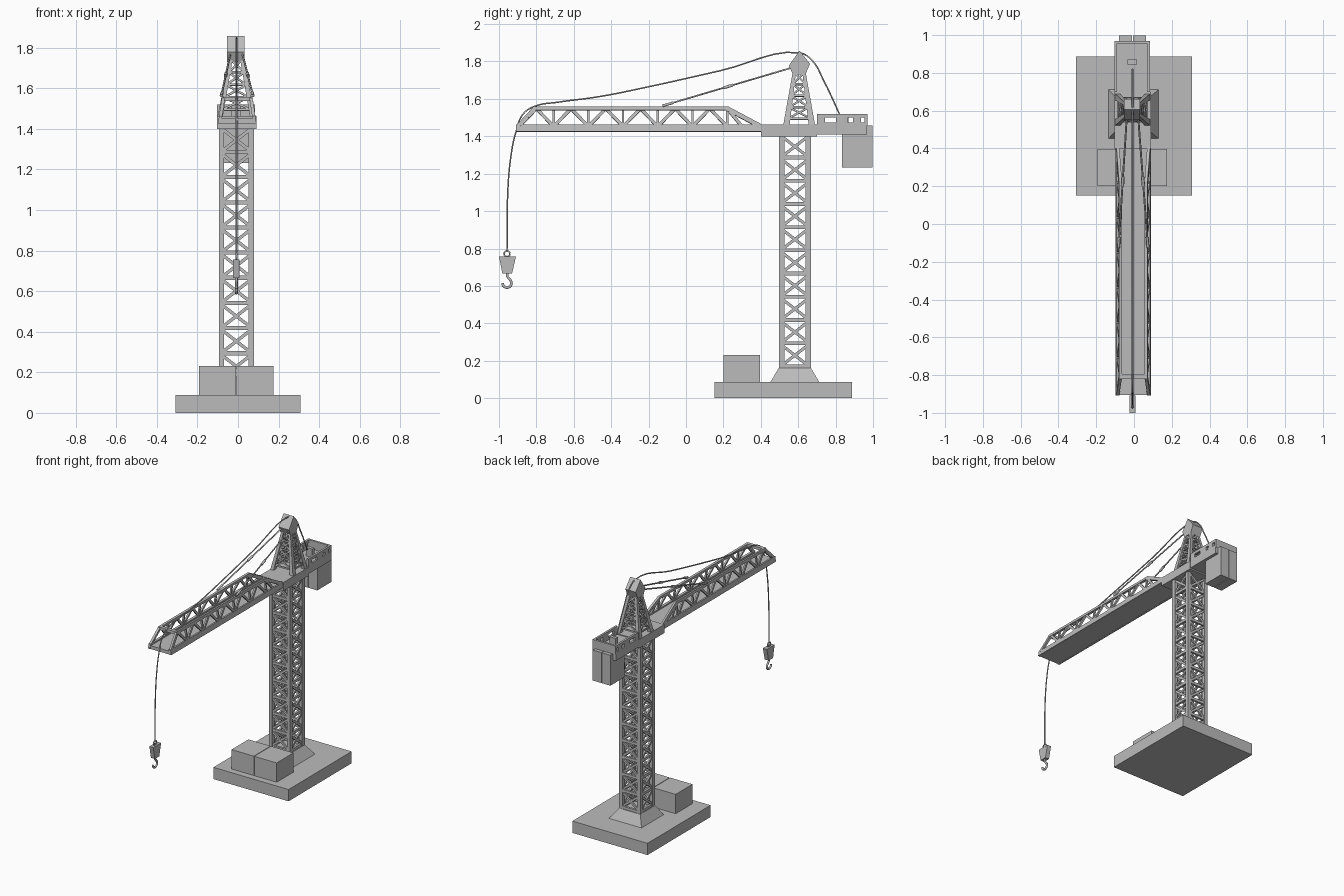
import bpy, bmesh
from math import sin, cos, pi, radians
from mathutils import Vector, Matrix

cube = bpy.data.objects.get("Cube")
if cube:
    bpy.data.objects.remove(cube, do_unlink=True)

grey = bpy.data.materials.new("plain_grey")
grey.use_nodes = True
grey.diffuse_color = (0.5, 0.5, 0.5, 1)
grey.node_tree.nodes["Principled BSDF"].inputs["Base Color"].default_value = (0.5, 0.5, 0.5, 1)

CX, CY = -0.008, 0.582   # mast axis


def finish(name, bm):
    bmesh.ops.recalc_face_normals(bm, faces=bm.faces[:])
    mesh = bpy.data.meshes.new(name)
    bm.to_mesh(mesh)
    bm.free()
    mesh.materials.append(grey)
    ob = bpy.data.objects.new(name, mesh)
    bpy.context.scene.collection.objects.link(ob)
    return ob


def box(bm, x0, x1, y0, y1, z0, z1):
    m = Matrix.Translation(((x0 + x1) / 2, (y0 + y1) / 2, (z0 + z1) / 2))
    bmesh.ops.create_cube(bm, size=1, matrix=m @ Matrix.Diagonal((x1 - x0, y1 - y0, z1 - z0, 1)))


def beam(bm, a, b, width, depth, normal):
    """Rectangular bar from a to b; depth is measured along normal."""
    a, b = Vector(a), Vector(b)
    d = (b - a).normalized()
    side = Vector(normal).cross(d).normalized()
    m = Matrix((side, d.cross(side), d)).transposed().to_4x4()
    m = Matrix.Translation((a + b) / 2) @ m @ Matrix.Diagonal((width, depth, (b - a).length, 1))
    bmesh.ops.create_cube(bm, size=1, matrix=m)


def frustum(bm, low, high):
    """Tapered block between two rectangles (x0, x1, y0, y1, z)."""
    rings = [[bm.verts.new(p) for p in ((x0, y0, z), (x1, y0, z), (x1, y1, z), (x0, y1, z))]
             for x0, x1, y0, y1, z in (low, high)]
    bm.faces.new(rings[0])
    bm.faces.new(rings[1])
    for i in range(4):
        j = (i + 1) % 4
        bm.faces.new((rings[0][i], rings[0][j], rings[1][j], rings[1][i]))


def prism(bm, outline, x0, x1):
    """Extrude a (y, z) outline along x."""
    face = bm.faces.new([bm.verts.new((x0, y, z)) for y, z in outline])
    ext = bmesh.ops.extrude_face_region(bm, geom=[face])
    bm.faces.new([v for v in reversed(face.verts)]) if not face.is_valid else None
    bmesh.ops.translate(bm, vec=(x1 - x0, 0, 0),
                        verts=[g for g in ext["geom"] if isinstance(g, bmesh.types.BMVert)])


def tube(name, points, radius, kind="POLY"):
    cu = bpy.data.curves.new(name, "CURVE")
    cu.dimensions = "3D"
    cu.bevel_depth, cu.bevel_resolution, cu.use_fill_caps = radius, 1, True
    sp = cu.splines.new(kind)
    if kind == "BEZIER":
        sp.bezier_points.add(len(points) - 1)
        for bp, p in zip(sp.bezier_points, points):
            bp.co = p
            bp.handle_left_type = bp.handle_right_type = "AUTO"
        sp.resolution_u = 6
    else:
        sp.points.add(len(points) - 1)
        for sp_point, p in zip(sp.points, points):
            sp_point.co = (*p, 1)
    cu.materials.append(grey)
    ob = bpy.data.objects.new(name, cu)
    bpy.context.scene.collection.objects.link(ob)
    return ob


# Base slab, ballast blocks and mast foot
bm = bmesh.new()
box(bm, -0.307, 0.307, 0.152, 0.888, 0, 0.087)
finish("base_slab", bm)
bm = bmesh.new()
box(bm, -0.193, -0.011, 0.2, 0.396, 0.087, 0.23)
box(bm, -0.007, 0.176, 0.2, 0.396, 0.087, 0.23)
finish("ballast_blocks", bm)
bm = bmesh.new()
frustum(bm, (-0.135, 0.13, 0.452, 0.712, 0.087), (CX - 0.087, CX + 0.087, 0.495, 0.669, 0.16))
finish("mast_foot", bm)

# Lattice mast: corner legs, rails and crossed braces on four sides
bm = bmesh.new()
Z0, Z1, BAYS, H = 0.16, 1.4, 10, 0.086
for sx in (-1, 1):
    for sy in (-1, 1):
        x, y = CX + sx * 0.073, CY + sy * 0.071
        box(bm, x - 0.013, x + 0.013, y - 0.015, y + 0.015, Z0, Z1)
step = (Z1 - Z0) / BAYS
for side in range(4):
    rot = Matrix.Rotation(side * pi / 2, 3, "Z")
    n = rot @ Vector((0, -1, 0))

    def at(u, z):
        return rot @ Vector((u, -0.074, 0)) + Vector((CX, CY, z))
    for i in range(BAYS):
        lo, hi = Z0 + i * step, Z0 + (i + 1) * step
        beam(bm, at(-0.07, lo + 0.01), at(0.07, lo + 0.01), 0.02, 0.016, n)
        beam(bm, at(-0.066, lo + 0.018), at(0.066, hi - 0.004), 0.016, 0.012, n)
        beam(bm, at(0.066, lo + 0.018), at(-0.066, hi - 0.004), 0.016, 0.012, n)
finish("lattice_mast", bm)

# Slewing platform
bm = bmesh.new()
box(bm, -0.104, 0.09, 0.4, 0.7, 1.4, 1.463)
finish("slewing_platform", bm)

# Jib floor and inward-leaning truss sides
bm = bmesh.new()
box(bm, -0.094, 0.087, -0.905, 0.4, 1.425, 1.45)
finish("jib_floor", bm)
bm = bmesh.new()
JX, LOW, TOP = -0.004, 1.452, 1.548
for s in (-1, 1):
    n = Vector((s, 0, 0.16))

    def jib(y, z):
        return (JX + s * (0.083 - 0.014 * (z - LOW) / (TOP - LOW)), y, z)
    beam(bm, jib(-0.909, 1.444), jib(0.4, 1.444), 0.038, 0.016, n)
    beam(bm, jib(-0.815, TOP), jib(0.225, TOP), 0.02, 0.016, n)
    beam(bm, jib(-0.9, LOW), jib(-0.81, TOP), 0.02, 0.016, n)
    beam(bm, jib(0.22, TOP), jib(0.4, LOW), 0.024, 0.016, n)
    nodes = [-0.893 + 0.1855 * i for i in range(7)]
    for i, y in enumerate(nodes):
        mid = y + 0.093
        if i > 0:
            beam(bm, jib(y, LOW), jib(y, TOP), 0.012, 0.012, n)
        if i < 6:
            beam(bm, jib(y, LOW), jib(mid, TOP), 0.017, 0.012, n)
            beam(bm, jib(mid, TOP), jib(y + 0.1855, LOW), 0.017, 0.012, n)
    beam(bm, jib(0.22, TOP), jib(0.3, LOW), 0.017, 0.012, n)
box(bm, JX - 0.075, JX + 0.075, -0.82, -0.795, 1.538, 1.558)
finish("jib_truss", bm)

# Rear deck with slotted side rails
bm = bmesh.new()
box(bm, -0.104, 0.085, 0.7, 0.968, 1.41, 1.457)
for x in (-0.104, 0.07):
    box(bm, x, x + 0.015, 0.7, 0.968, 1.457, 1.474)
    box(bm, x, x + 0.015, 0.7, 0.968, 1.5, 1.52)
    for y0, y1 in ((0.7, 0.743), (0.802, 0.866), (0.893, 0.936), (0.96, 0.968)):
        box(bm, x, x + 0.015, y0, y1, 1.474, 1.5)
box(bm, -0.104, 0.085, 0.955, 0.97, 1.457, 1.52)
finish("rear_deck", bm)
bm = bmesh.new()
box(bm, -0.035, 0.015, 0.845, 0.87, 1.457, 1.52)
finish("cable_anchor", bm)

# Hanging counterweight pair
bm = bmesh.new()
box(bm, -0.08, -0.011, 0.834, 0.997, 1.232, 1.457)
box(bm, -0.006, 0.064, 0.834, 0.997, 1.232, 1.457)
finish("counterweights", bm)

# Tapered tower head: four legs, rails and braces
bm = bmesh.new()
TC = 0.605


def head(sx, sy, t):
    return Vector((CX + sx * (0.08 - 0.052 * t), TC + sy * (0.068 - 0.042 * t), 1.46 + 0.28 * t))


CORNERS = ((-1, -1), (1, -1), (1, 1), (-1, 1))
for i, c in enumerate(CORNERS):
    foot, tip = head(*c, 0), head(*c, 1)
    frustum(bm, (foot.x - 0.013, foot.x + 0.013, foot.y - 0.017, foot.y + 0.017, 1.46),
            (tip.x - 0.009, tip.x + 0.009, tip.y - 0.009, tip.y + 0.009, 1.74))
    e = CORNERS[(i + 1) % 4]
    n = Vector((c[0] + e[0], c[1] + e[1], 0.3))
    for k in range(4):
        t, u = 0.12 + k * 0.22, 0.12 + (k + 1) * 0.22
        beam(bm, head(*c, t), head(*e, t), 0.01, 0.01, n)
        beam(bm, head(*c, t), head(*e, u), 0.01, 0.008, n)
        beam(bm, head(*e, t), head(*c, u), 0.01, 0.008, n)
finish("tower_head_frame", bm)
bm = bmesh.new()
prism(bm, [(0.55, 1.778), (0.607, 1.858), (0.663, 1.788), (0.638, 1.73), (0.572, 1.73)], -0.053, 0.031)
finish("tower_cap", bm)

# Pendant ties with turnbuckles
for s, side in ((-1, "right"), (1, "left")):
    a, b = Vector((CX + s * 0.03, 0.57, 1.768)), Vector((JX + s * 0.078, -0.125, 1.563))
    tube(side + "_pendant", [a, b], 0.005)
    tube(side + "_turnbuckle", [a.lerp(b, 0.46), a.lerp(b, 0.53)], 0.009)
    tube(side + "_pendant_socket", [a.lerp(b, 0.92), b], 0.008)

# Hoist cable
path = [(-0.957, 0.79), (-0.953, 1.1), (-0.938, 1.28), (-0.909, 1.425), (-0.87, 1.52), (-0.81, 1.56),
        (-0.68, 1.583), (-0.465, 1.612), (-0.2, 1.665), (0.18, 1.75), (0.607, 1.846),
        (0.67, 1.81), (0.74, 1.69), (0.82, 1.52)]
tube("hoist_cable", [(CX, y, z) for y, z in path], 0.0045, "BEZIER")

# Hook block, ring and hook
bm = bmesh.new()
prism(bm, [(-1.0, 0.757), (-0.909, 0.757), (-0.93, 0.666), (-0.982, 0.666)], CX - 0.016, CX + 0.016)
finish("hook_block", bm)
ring = [(CX, -0.957 + 0.016 * cos(i * pi / 6), 0.772 + 0.016 * sin(i * pi / 6)) for i in range(13)]
tube("hook_ring", ring, 0.005)
arc = [(CX, -0.957 + 0.024 * cos(radians(d)), 0.615 + 0.024 * sin(radians(d)))
       for d in range(40, -181, -20)]
tube("lifting_hook", [(CX, -0.955, 0.67), (CX, -0.955, 0.65)] + arc, 0.008)
